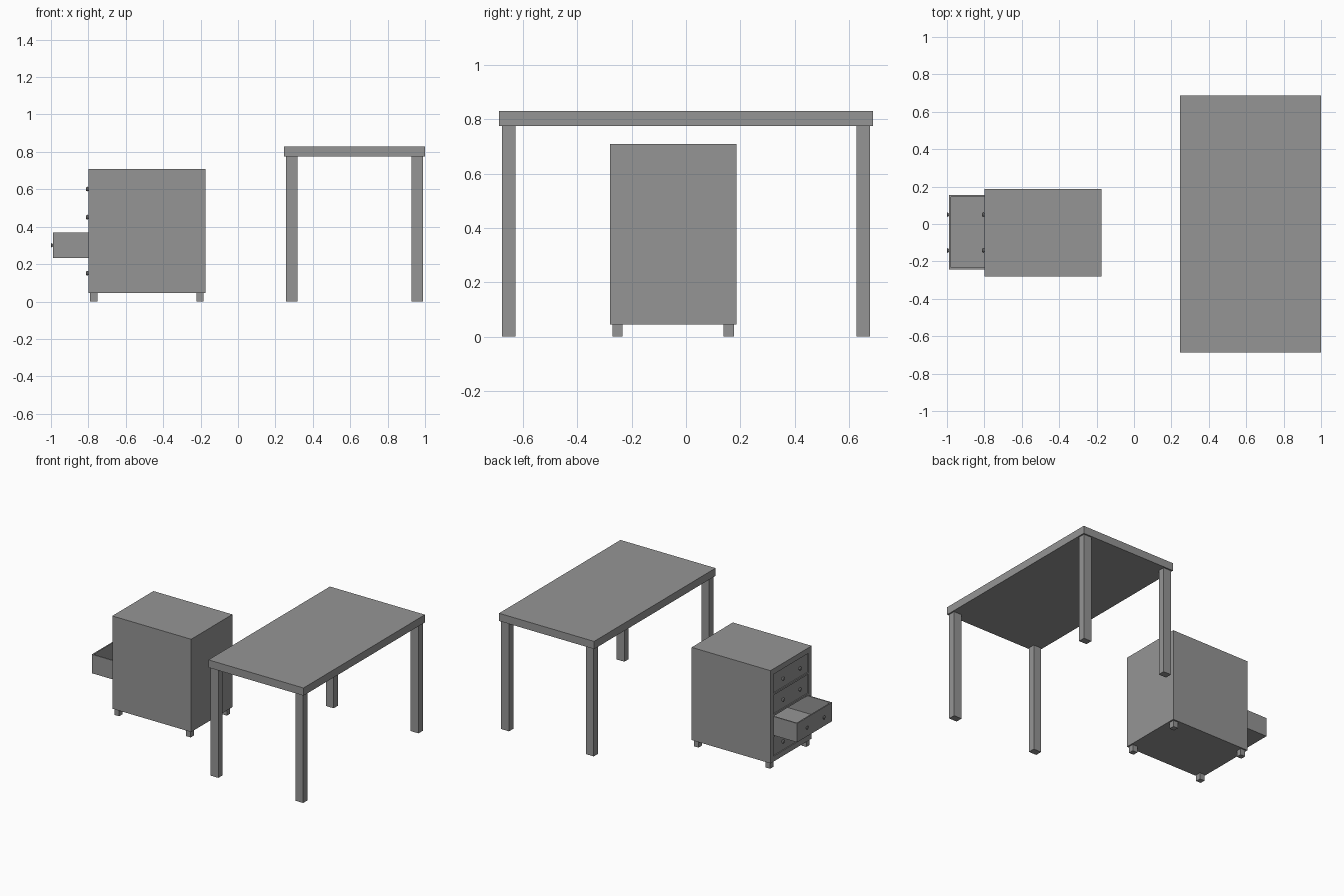
import bpy
import math

if "Cube" in bpy.data.objects:
    bpy.data.objects.remove(bpy.data.objects["Cube"])

grey = bpy.data.materials.new("dark_grey")
grey.diffuse_color = (0.3, 0.3, 0.3, 1)
grey.use_nodes = True
grey.node_tree.nodes["Principled BSDF"].inputs["Base Color"].default_value = grey.diffuse_color


def box(name, x, y, z):
    bpy.ops.mesh.primitive_cube_add(
        size=1, location=[(a + b) / 2 for a, b in (x, y, z)])
    ob = bpy.context.object
    ob.name = name
    ob.scale = [b - a for a, b in (x, y, z)]
    bpy.ops.object.transform_apply(location=False, rotation=False, scale=True)
    ob.data.materials.append(grey)
    return ob


def cut(target, cutter):
    m = target.modifiers.new("cut", 'BOOLEAN')
    m.operation = 'DIFFERENCE'
    m.solver = 'EXACT'
    m.object = cutter
    bpy.context.view_layer.objects.active = target
    bpy.ops.object.modifier_apply(modifier=m.name)
    bpy.data.objects.remove(cutter)


# Table: slab top on four rectangular legs
box("table_top", (0.247, 1.0), (-0.687, 0.687), (0.775, 0.83))
for i, x in enumerate(((0.257, 0.318), (0.928, 0.99))):
    for j, y in enumerate(((-0.677, -0.628), (0.628, 0.677))):
        box(f"table_leg_{i}{j}", x, y, (0, 0.775))

# Cabinet carcass and feet
cabinet = box("cabinet_body", (-0.80, -0.175), (-0.28, 0.186), (0.045, 0.709))
for i, x in enumerate(((-0.79, -0.752), (-0.223, -0.185))):
    for j, y in enumerate(((-0.271, -0.233), (0.138, 0.176))):
        box(f"cabinet_foot_{i}{j}", x, y, (0, 0.045))

# Drawers: open trays set back in their slots, the second from the bottom pulled out
Y0, Y1, T, GAP = -0.242, 0.154, 0.009, 0.001
for i, zc in enumerate((0.152, 0.302, 0.452, 0.602)):
    z0, z1 = zc - 0.068, zc + 0.067
    x0 = -0.988 if i == 1 else -0.794
    x1 = x0 + 0.575
    cut(cabinet, box("slot_cutter", (-0.9, -0.21), (Y0 - GAP, Y1 + GAP),
                     (z0 - GAP, z1 + GAP)))
    drawer = box(f"drawer_{i}", (x0, x1), (Y0, Y1), (z0, z1))
    cut(drawer, box("tray_cutter", (x0 + T, x1 - T), (Y0 + T, Y1 - T),
                    (z0 + T, z1 + 0.1)))
    # Two small flared knobs on each drawer
    for j, y in enumerate((-0.141, 0.05)):
        for part, r1, r2, a, b in (("stem", 0.005, 0.013, 0.0, 0.008),
                                   ("cap", 0.013, 0.009, 0.008, 0.012)):
            if i != 1:  # same reach in front of the set-back fronts
                a, b = a * 1.5, b * 1.5
            bpy.ops.mesh.primitive_cone_add(
                vertices=16, radius1=r1, radius2=r2, depth=b - a,
                location=(x0 - (a + b) / 2, y, zc - 0.001),
                rotation=(0, -math.pi / 2, 0))
            knob = bpy.context.object
            knob.name = f"drawer_{i}_knob_{part}_{j}"
            knob.data.materials.append(grey)
